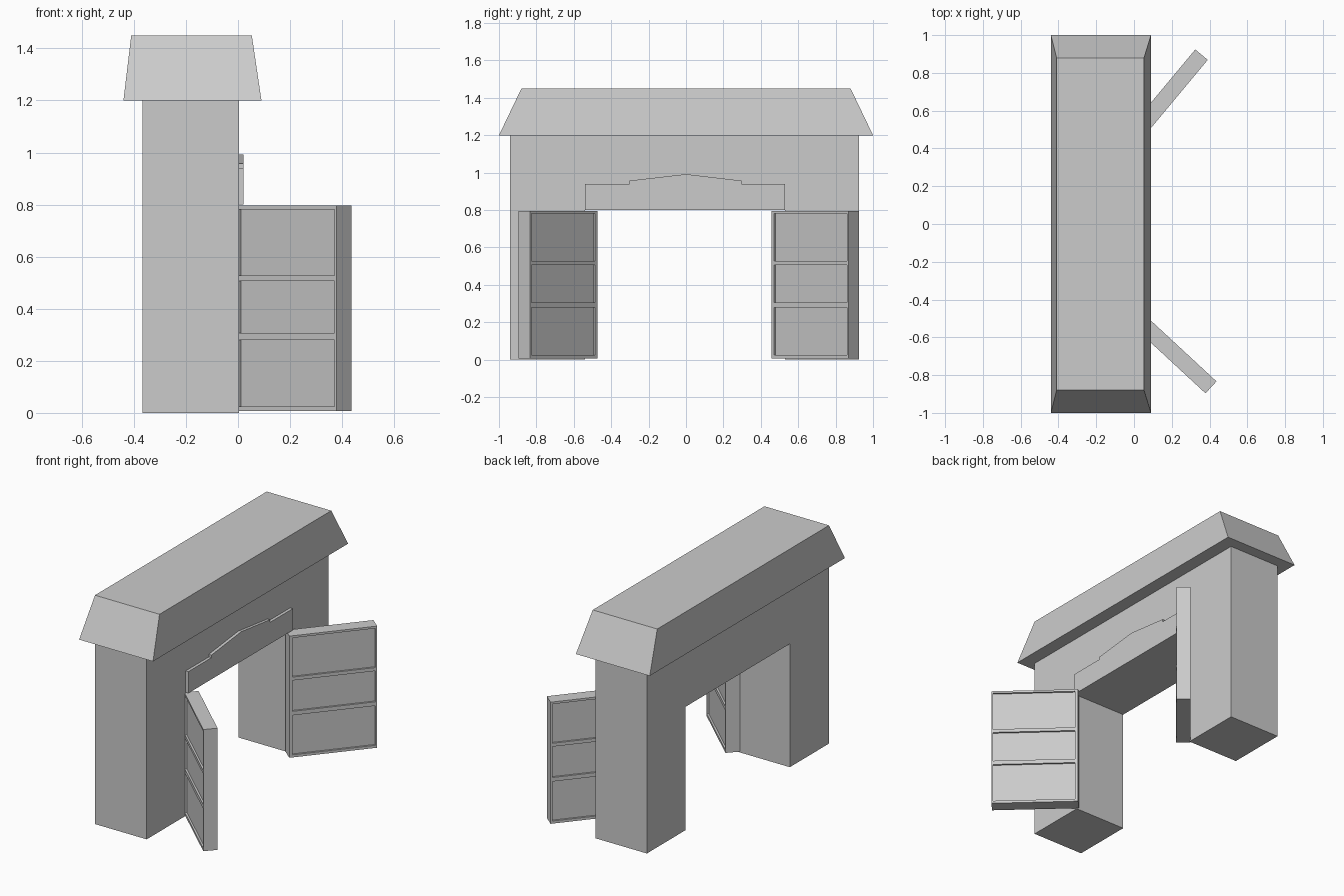
import bpy, bmesh, math
from mathutils import Matrix, Vector

if "Cube" in bpy.data.objects:
    bpy.data.objects.remove(bpy.data.objects["Cube"])


def add_object(name, bm):
    bmesh.ops.recalc_face_normals(bm, faces=bm.faces)
    mesh = bpy.data.meshes.new(name)
    bm.to_mesh(mesh)
    bm.free()
    ob = bpy.data.objects.new(name, mesh)
    bpy.context.collection.objects.link(ob)
    return ob


def extrude_yz(name, profile, x0, x1):
    """Extrude a (y, z) outline along x."""
    bm = bmesh.new()
    face = bm.faces.new([bm.verts.new((x0, y, z)) for y, z in profile])
    ext = bmesh.ops.extrude_face_region(bm, geom=[face])
    verts = [g for g in ext["geom"] if isinstance(g, bmesh.types.BMVert)]
    bmesh.ops.translate(bm, verts=verts, vec=(x1 - x0, 0, 0))
    return add_object(name, bm)


def door(name, hinge, angle, side, length):
    """Door slab with three recessed panels on both faces."""
    t, z0, z1, depth = 0.086, 0.007, 0.796, 0.012
    columns = (0.018, length - 0.010)
    rows = ((0.024, 0.280), (0.306, 0.506), (0.528, 0.782))
    bm = bmesh.new()
    bmesh.ops.create_cube(bm, size=1)
    for v in bm.verts:
        v.co = ((v.co.x + 0.5) * length, (v.co.y + 0.5 * side) * t,
                z0 + (v.co.z + 0.5) * (z1 - z0))
    cuts = [((x, 0, 0), (1, 0, 0)) for x in columns]
    cuts += [((0, 0, z), (0, 0, 1)) for r in rows for z in r]
    for co, no in cuts:
        bmesh.ops.bisect_plane(bm, geom=bm.verts[:] + bm.edges[:] + bm.faces[:],
                               plane_co=co, plane_no=no)
    bm.normal_update()
    panels = []
    for f in bm.faces:
        c = f.calc_center_median()
        if (abs(f.normal.y) > 0.9 and columns[0] < c.x < columns[1]
                and any(a < c.z < b for a, b in rows)):
            panels.append(f)
    for f in bmesh.ops.extrude_discrete_faces(bm, faces=panels)["faces"]:
        y = f.calc_center_median().y
        inward = depth if y < side * t / 2 else -depth
        bmesh.ops.translate(bm, verts=f.verts[:], vec=(0, inward, 0))
    bmesh.ops.transform(bm, verts=bm.verts[:], matrix=Matrix.Translation(
        Vector((*hinge, 0))) @ Matrix.Rotation(math.radians(angle), 4, "Z"))
    return add_object(name, bm)


# Wall with open gateway
extrude_yz("gate_wall", [(-0.94, 0), (-0.54, 0), (-0.54, 0.8), (0.53, 0.8),
                         (0.53, 0), (0.925, 0), (0.925, 1.2), (-0.94, 1.2)],
           -0.367, 0.003)

# Peaked trim above the opening
extrude_yz("lintel_trim", [(-0.54, 0.8), (0.53, 0.8), (0.53, 0.94), (0.297, 0.94),
                           (0.297, 0.957), (0, 0.992), (-0.303, 0.957),
                           (-0.303, 0.94), (-0.54, 0.94)], 0.0, 0.022)

# Tapered roof block
bm = bmesh.new()
bmesh.ops.create_cube(bm, size=1)
for v in bm.verts:
    top = v.co.z > 0
    x0, x1, y = (-0.41, 0.053, 0.88) if top else (-0.44, 0.09, 1.0)
    v.co = (x1 if v.co.x > 0 else x0, math.copysign(y, v.co.y), 1.45 if top else 1.2)
add_object("roof", bm)

# Pair of open doors
door("door_far", (0.048, 0.458), 50.2, 1, 0.535)
door("door_near", (0.048, -0.473), -42.8, -1, 0.53)
